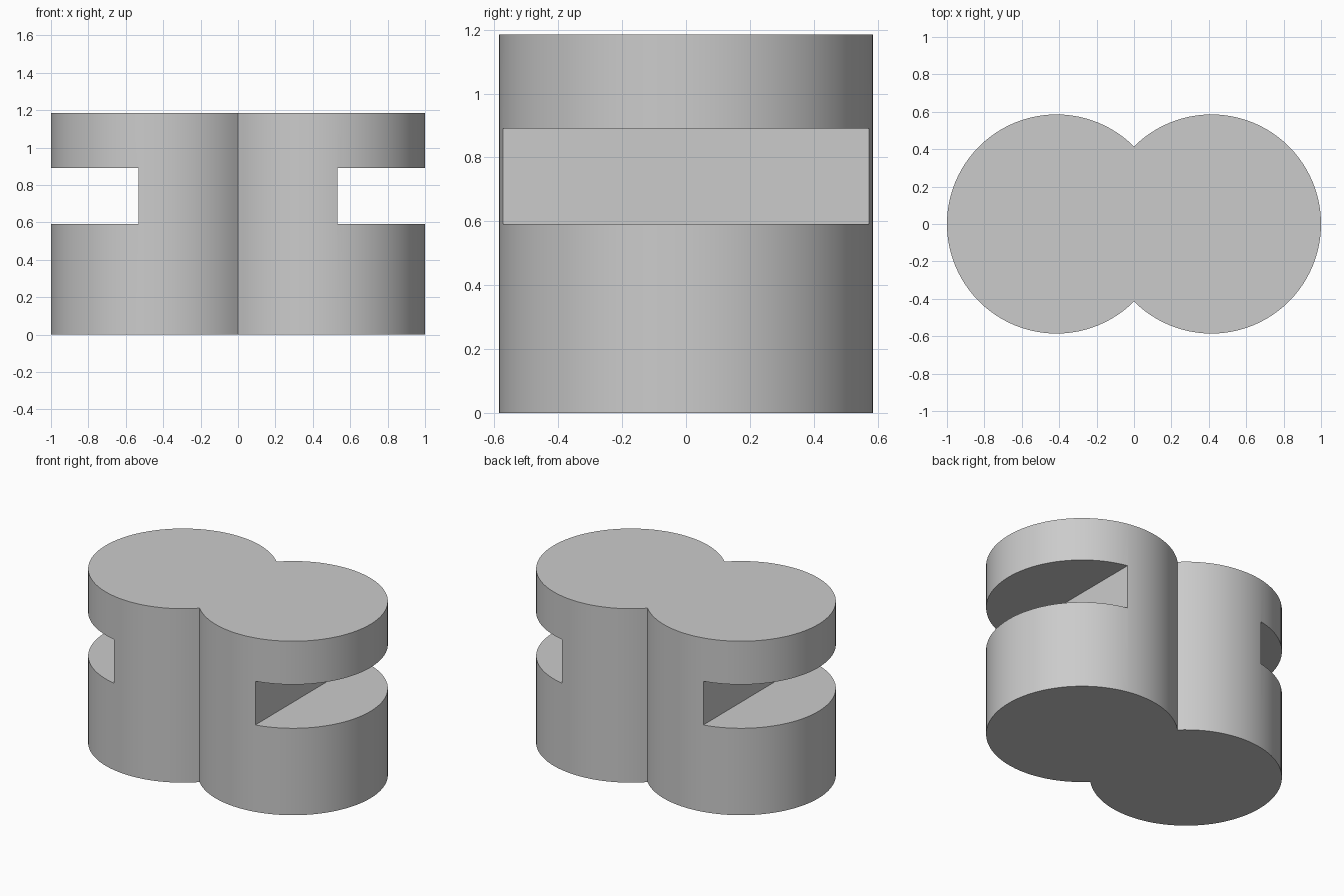
import bpy
import bmesh
from math import sqrt, pi, cos, sin, radians

cube = bpy.data.objects.get("Cube")
if cube:
    bpy.data.objects.remove(cube, do_unlink=True)

# Two overlapping discs, meeting on x = 0 at 45 degrees
RADIUS = 2 - sqrt(2)
CENTRE = 1 - RADIUS
HEIGHT = 1.185
SLOT_X, SLOT_LOW, SLOT_HIGH = 0.532, 0.592, 0.89
STEPS = 72

grey = bpy.data.materials.new("plain grey")
grey.use_nodes = True
colour = (0.6, 0.6, 0.6, 1)
grey.diffuse_color = colour
grey.node_tree.nodes["Principled BSDF"].inputs["Base Color"].default_value = colour


def prism(name, outline, low, high):
    """Extrude a flat outline between two heights."""
    bm = bmesh.new()
    base = bm.faces.new([bm.verts.new((x, y, low)) for x, y in outline])
    top = bmesh.ops.extrude_face_region(bm, geom=[base], use_keep_orig=True)
    moved = [v for v in top["geom"] if isinstance(v, bmesh.types.BMVert)]
    bmesh.ops.translate(bm, verts=moved, vec=(0, 0, high - low))
    bmesh.ops.recalc_face_normals(bm, faces=bm.faces)
    mesh = bpy.data.meshes.new(name)
    bm.to_mesh(mesh)
    bm.free()
    mesh.materials.append(grey)
    obj = bpy.data.objects.new(name, mesh)
    bpy.context.collection.objects.link(obj)
    return obj


# Body: figure-of-eight outline from one arc and its half turn
angles = [-0.75 * pi + 1.5 * pi * i / STEPS for i in range(STEPS)]
arc = [(CENTRE + RADIUS * cos(a), RADIUS * sin(a)) for a in angles]
body = prism("twin_cylinder_body", arc + [(-x, -y) for x, y in arc], 0, HEIGHT)

# Side slots
for name, side in (("left_slot", 1), ("right_slot", -1)):
    box = [(side * SLOT_X, -1), (side * 1.2, -1), (side * 1.2, 1), (side * SLOT_X, 1)]
    cutter = prism(name + "_cutter", box, SLOT_LOW, SLOT_HIGH)
    cutter.hide_render = True
    cut = body.modifiers.new(name, 'BOOLEAN')
    cut.operation = 'DIFFERENCE'
    cut.solver = 'EXACT'
    cut.object = cutter
    bpy.context.view_layer.objects.active = body
    bpy.ops.object.modifier_apply(modifier=cut.name)
    bpy.data.objects.remove(cutter, do_unlink=True)

# Smooth walls, sharp rims
bpy.ops.object.select_all(action='DESELECT')
body.select_set(True)
bpy.context.view_layer.objects.active = body
bpy.ops.object.shade_smooth_by_angle(angle=radians(30))
